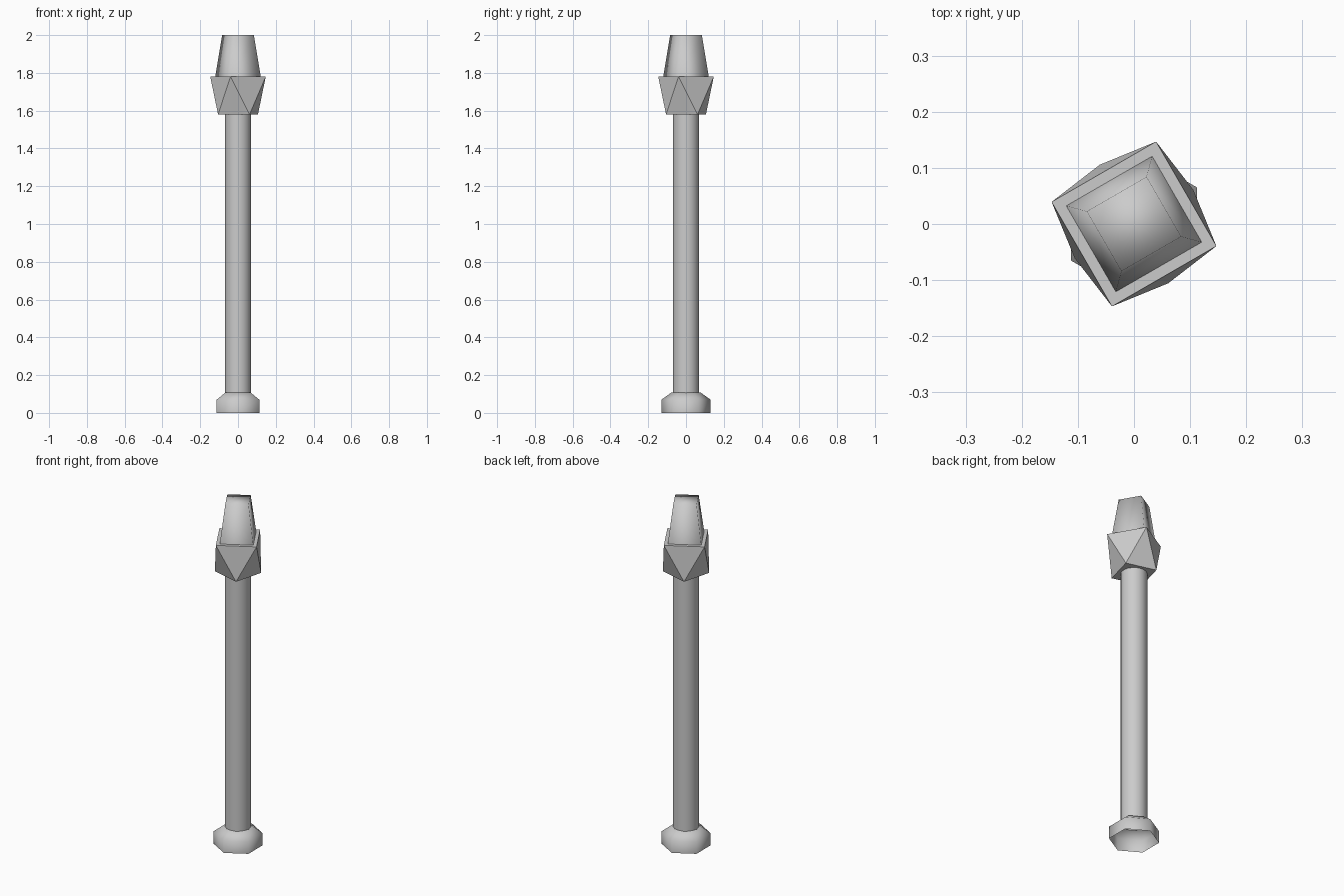
import bpy, bmesh
from math import sin, cos, pi, radians

if "Cube" in bpy.data.objects:
    bpy.data.objects.remove(bpy.data.objects["Cube"])


def loft(name, sides, rings, smooth=True, cap_bottom=True, cap_top=True, antiprism=False):
    """Stack of polygon rings given as (radius, height, rotation in degrees)."""
    bm = bmesh.new()
    loops = []
    for r, z, rot in rings:
        angles = [radians(rot) + 2 * pi * i / sides for i in range(sides)]
        loops.append([bm.verts.new((r * cos(a), r * sin(a), z)) for a in angles])
    for low, high in zip(loops, loops[1:]):
        for i in range(sides):
            j = (i + 1) % sides
            if antiprism:
                bm.faces.new((low[i], low[j], high[j]))
                bm.faces.new((low[i], high[j], high[i]))
            else:
                bm.faces.new((low[i], low[j], high[j], high[i]))
    if cap_bottom:
        bm.faces.new(loops[0][::-1])
    if cap_top:
        bm.faces.new(loops[-1])
    for f in bm.faces:
        f.smooth = smooth
    mesh = bpy.data.meshes.new(name)
    bm.to_mesh(mesh)
    bm.free()
    obj = bpy.data.objects.new(name, mesh)
    bpy.context.collection.objects.link(obj)
    return obj


# Hexagonal foot, hollow underneath
loft("foot", 6, [(0.13, 0, 30), (0.13, 0.07, 30), (0.077, 0.108, 30)], cap_bottom=False)

# Round shaft
loft("shaft", 16, [(0.069, 0.1, 0), (0.069, 1.59, 0)], cap_bottom=False, cap_top=False)

# Faceted collar: two squares twisted by 45 degrees
loft("collar", 4, [(0.122, 1.58, 30), (0.152, 1.78, -15)], smooth=False, antiprism=True)

# Tapered square head
loft("head", 4, [(0.125, 1.78, -15), (0.087, 2.0, -15)], cap_bottom=False)
